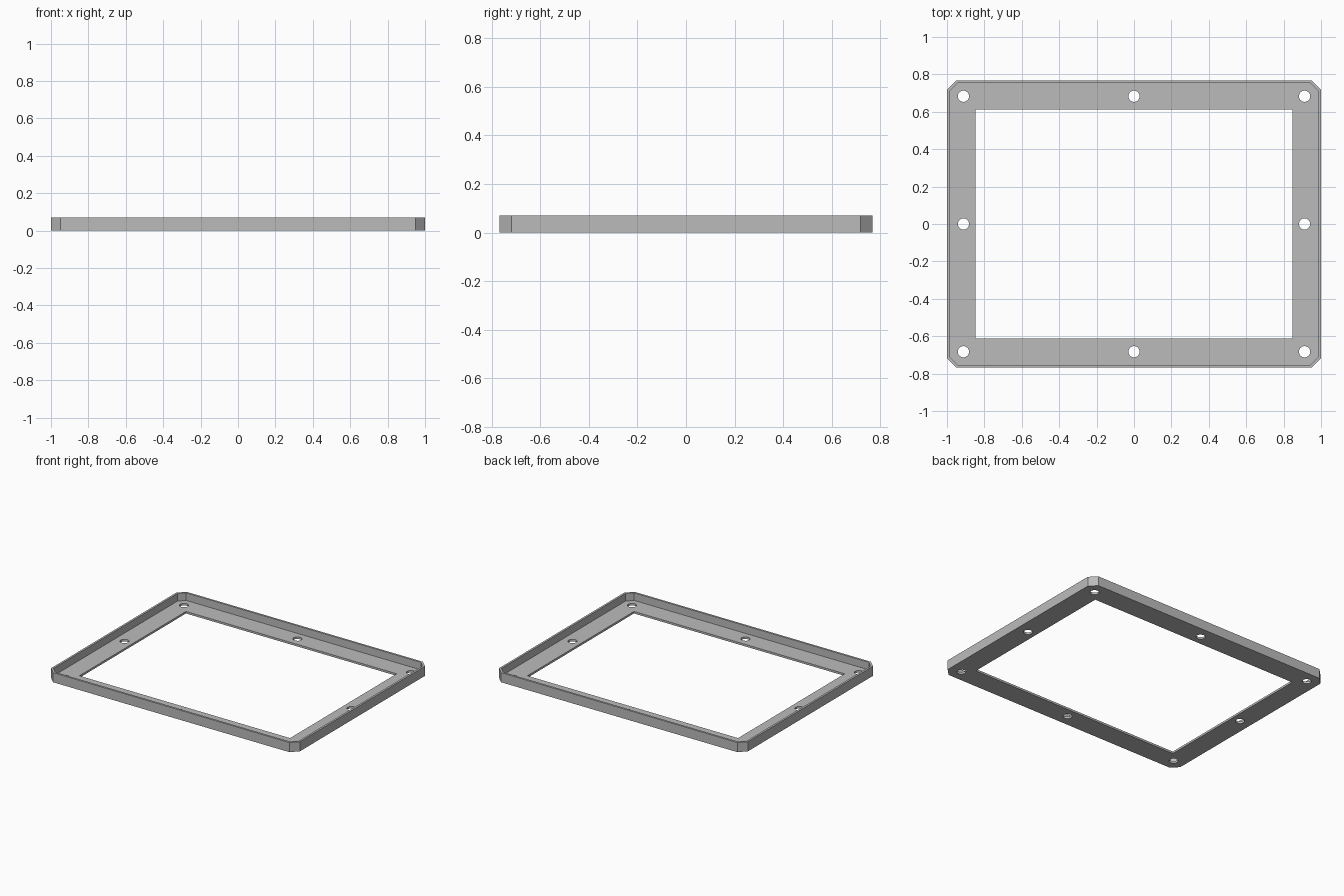
import bpy
import bmesh
from math import cos, sin, tau, radians

if "Cube" in bpy.data.objects:
    bpy.data.objects.remove(bpy.data.objects["Cube"], do_unlink=True)

HALF_X, HALF_Y, HEIGHT = 1.0, 0.768, 0.07
CHAMFER, WALL, FLOOR = 0.05, 0.015, 0.015
HOLE_X, HOLE_Y, HOLE_R = 0.912, 0.683, 0.03

grey = bpy.data.materials.new("plain_grey")
grey.use_nodes = True
colour = (0.5, 0.5, 0.5, 1)
grey.diffuse_color = colour
grey.node_tree.nodes["Principled BSDF"].inputs["Base Color"].default_value = colour


def prism(name, outlines, z0, z1):
    """Extrude one or more closed outlines from z0 to z1."""
    bm = bmesh.new()
    for outline in outlines:
        face = bm.faces.new([bm.verts.new((x, y, z0)) for x, y in outline])
        top = bmesh.ops.extrude_face_region(bm, geom=[face])["geom"]
        for v in top:
            if isinstance(v, bmesh.types.BMVert):
                v.co.z = z1
    bmesh.ops.recalc_face_normals(bm, faces=bm.faces[:])
    mesh = bpy.data.meshes.new(name)
    bm.to_mesh(mesh)
    bm.free()
    mesh.materials.append(grey)
    obj = bpy.data.objects.new(name, mesh)
    bpy.context.collection.objects.link(obj)
    return obj


def chamfered(hx, hy, c):
    return [(hx, c - hy), (hx, hy - c), (hx - c, hy), (c - hx, hy),
            (-hx, hy - c), (-hx, c - hy), (c - hx, -hy), (hx - c, -hy)]


def rectangle(hx, hy):
    return [(-hx, -hy), (hx, -hy), (hx, hy), (-hx, hy)]


def circle(cx, cy, r, n=32):
    return [(cx + r * cos(tau * i / n), cy + r * sin(tau * i / n)) for i in range(n)]


# Outer tray body with chamfered corners
frame = prism("tray_frame", [chamfered(HALF_X, HALF_Y, CHAMFER)], 0, HEIGHT)

# Recess inside the rim, keeping the wall even around the corners
inner_chamfer = CHAMFER - WALL * 0.586
recess = prism("recess_cutter",
               [chamfered(HALF_X - WALL, HALF_Y - WALL, inner_chamfer)], FLOOR, HEIGHT + 0.1)

# Central window and the eight screw holes
window = prism("window_cutter", [rectangle(0.847, 0.612)], -0.1, HEIGHT + 0.1)
spots = [(i * HOLE_X, j * HOLE_Y) for i in (-1, 0, 1) for j in (-1, 0, 1) if i or j]
holes = prism("hole_cutter", [circle(x, y, HOLE_R) for x, y in spots], -0.1, HEIGHT + 0.1)

# Cut the frame, then discard the cutters
bpy.context.view_layer.objects.active = frame
for cutter in (recess, window, holes):
    cutter.hide_render = True
    mod = frame.modifiers.new(cutter.name, "BOOLEAN")
    mod.operation, mod.solver, mod.object = "DIFFERENCE", "EXACT", cutter
    bpy.ops.object.modifier_apply(modifier=mod.name)
    bpy.data.objects.remove(cutter, do_unlink=True)

# Round hole walls, crisp edges elsewhere
bpy.ops.object.select_all(action="DESELECT")
frame.select_set(True)
bpy.ops.object.shade_smooth_by_angle(angle=radians(30))
